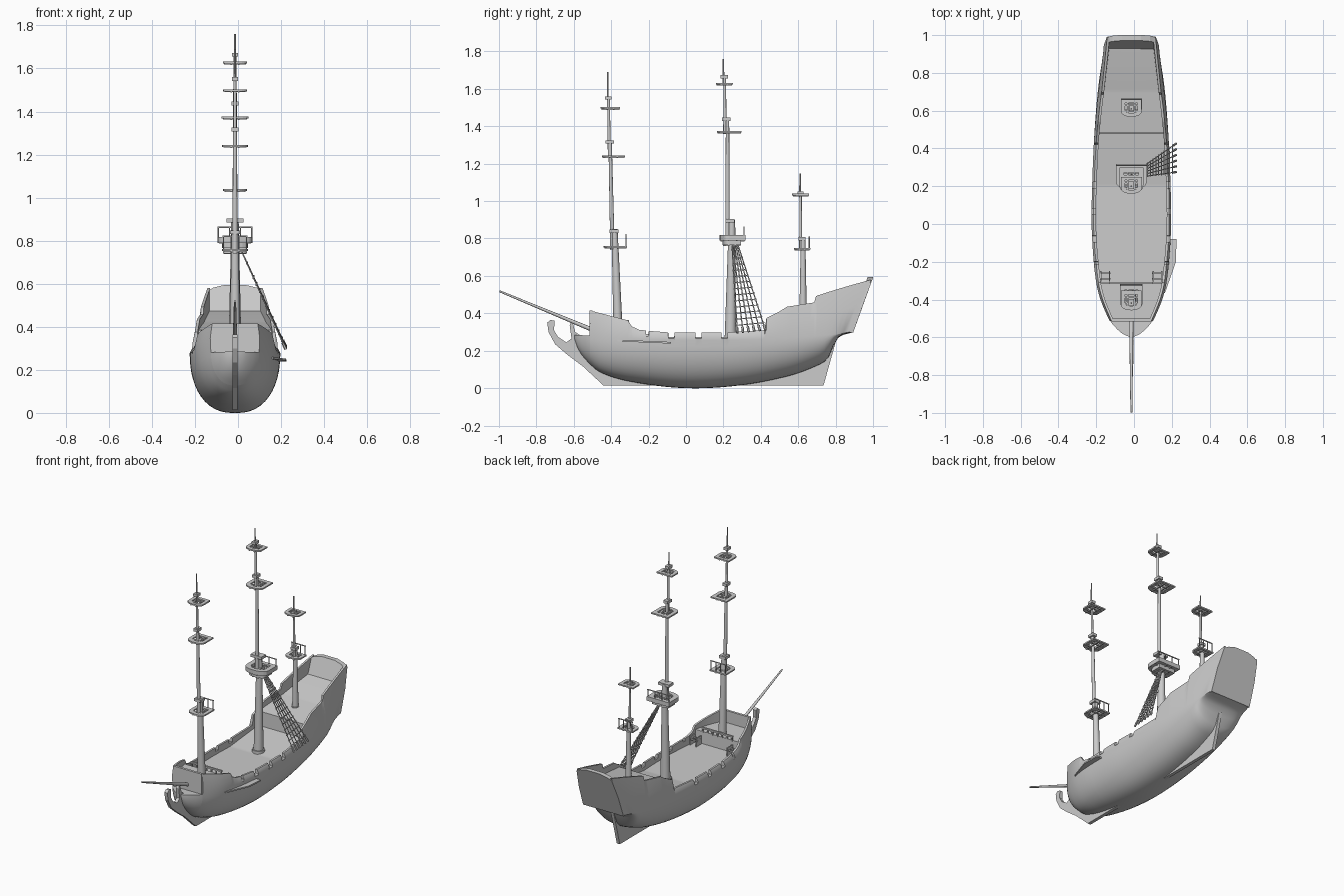
import bpy, bmesh, math
from mathutils import Vector

if "Cube" in bpy.data.objects:
    bpy.data.objects.remove(bpy.data.objects["Cube"])

CX = -0.014  # ship centreline


def finish(name, bm, smooth=True, mirror=False):
    bmesh.ops.recalc_face_normals(bm, faces=bm.faces)
    me = bpy.data.meshes.new(name)
    bm.to_mesh(me)
    bm.free()
    ob = bpy.data.objects.new(name, me)
    bpy.context.collection.objects.link(ob)
    ob.location.x = CX
    if mirror:
        m = ob.modifiers.new("mirror", "MIRROR")
        m.use_clip = True
    if smooth:
        bpy.ops.object.select_all(action="DESELECT")
        ob.select_set(True)
        bpy.context.view_layer.objects.active = ob
        bpy.ops.object.shade_smooth_by_angle(angle=math.radians(32))
    return ob


def interp(t, x, smooth=False):
    x = min(max(x, t[0][0]), t[-1][0])
    i = next(k for k in range(len(t) - 1) if x <= t[k + 1][0])
    (a, p), (b, q) = t[i], t[i + 1]
    u = (x - a) / (b - a)
    if not smooth:
        return p + (q - p) * u
    l, r = t[max(i - 1, 0)], t[min(i + 2, len(t) - 1)]
    m0 = (q - l[1]) / (b - l[0]) * (b - a)
    m1 = (r[1] - p) / (r[0] - a) * (b - a)
    return ((2*u**3 - 3*u*u + 1)*p + (u**3 - 2*u*u + u)*m0
            + (3*u*u - 2*u**3)*q + (u**3 - u*u)*m1)


def rod(bm, p, q, r0, r1=None, seg=8):
    p, q = Vector(p), Vector(q)
    d = q - p
    ret = bmesh.ops.create_cone(bm, cap_ends=True, segments=seg, radius1=r0,
                                radius2=r0 if r1 is None else r1, depth=d.length)
    rot = d.to_track_quat("Z", "Y").to_matrix()
    for v in ret["verts"]:
        v.co = rot @ v.co + (p + q) / 2


def box(bm, x, y, z):
    for v in bmesh.ops.create_cube(bm, size=1)["verts"]:
        v.co = [lo + (c + 0.5) * (hi - lo) for c, (lo, hi) in zip(v.co, (x, y, z))]


def prism(bm, pts, offset):
    f = bm.faces.new([bm.verts.new(p) for p in pts])
    g = bmesh.ops.extrude_face_region(bm, geom=[f])["geom"]
    bmesh.ops.translate(bm, vec=offset, verts=[v for v in g if isinstance(v, bmesh.types.BMVert)])


# Hull lines: keel, beam, wale height, rail width, rail height and deck height along y
KEEL = [(-.6, .27), (-.575, .205), (-.53, .145), (-.46, .085), (-.3, .035), (0, 0), (.29, .015),
        (.55, .065), (.7, .12), (.76, .16), (.79, .23), (.82, .275), (.89, .297)]
BEAM = [(-.6, .004), (-.585, .04), (-.56, .072), (-.513, .112), (-.4, .163), (-.3, .187), (-.2, .199),
        (0, .209), (.2, .206), (.4, .2), (.6, .187), (.75, .172), (.89, .15)]
WALE = [(-.6, .285), (-.5, .28), (-.2, .26), (.2, .255), (.5, .265), (.8, .288), (.89, .302)]
RAILW = [(-.513, .106), (-.4, .152), (-.3, .176), (0, .2), (.4, .188), (.6, .17), (.75, .15), (.89, .128)]
RAIL = [(-.513, .415), (-.31, .362), (-.29, .33), (-.25, .312), (-.215, .308), (-.214, .29), (-.2, .29),
        (-.199, .306)]
for y in (-.095, .05, .19):   # gun notches in the waist rail
    RAIL += [(y, .298), (y + .001, .273), (y + .032, .273), (y + .033, .298)]
RAIL += [(.42, .31), (.43, .375), (.5, .41), (.54, .435), (.685, .458), (.695, .492), (.89, .58)]
DECK = [(-.513, .335), (-.312, .335), (-.309, .255), (.2, .25), (.478, .29), (.481, .385), (.7, .42), (.89, .48)]


def rake(y, z):
    return y + max(0, y - .7) / .19 * .105 * max(0, z - .3) / .294


def lower(y):
    k, b, w = interp(KEEL, y, True), interp(BEAM, y, True), interp(WALE, y)
    return [(b * math.sin(a) ** .82, y, k + (w - k) * (1 - math.cos(a)))
            for a in (i / 12 * math.pi / 2 for i in range(13))]


def full(y):
    b, w, rw = interp(BEAM, y, True), interp(WALE, y), interp(RAILW, y, True)
    t, d = interp(RAIL, y), interp(DECK, y)
    up = [((b + rw) / 2 + .006, (w + t) / 2), (rw, t), (rw - .013, t), (rw - .013, d), (0, d)]
    return lower(y) + [(x, rake(y, z), z) for x, z in up]


def beak(y):
    return lower(y) + [(0, y, interp(WALE, y))]


def loft(name, section, ys):
    bm = bmesh.new()
    rows = [[bm.verts.new(p) for p in section(y)] for y in ys]
    for r, s in zip(rows, rows[1:]):
        for i in range(len(r) - 1):
            bm.faces.new((r[i], r[i + 1], s[i + 1], s[i]))
    bm.faces.new(rows[0])
    bm.faces.new(rows[-1])
    return finish(name, bm, mirror=True)


grid = [-.513 + i * 1.403 / 56 for i in range(57)]
keys = {round(y, 4) for y in grid + [p[0] for p in RAIL + DECK]}
loft("hull", full, sorted(keys))
loft("bow_hull", beak, [-.6, -.597, -.592, -.585, -.575, -.56, -.545, -.53, -.513])

# Bow wall and raked transom
bm = bmesh.new()
box(bm, (-.106, .106), (-.516, -.5), (.27, .415))
finish("bow_wall", bm, False)
bm = bmesh.new()
half = [(.15, .297), (.146, .44), (.13, .565), (.1, .582), (.05, .594)]
out = half + [(-x, z) for x, z in reversed(half)]
prism(bm, [(x, rake(.894, z), z) for x, z in out], (0, -.03, 0))
finish("transom", bm, False)

# Keel plate with curled stem head, and rudder
bm = bmesh.new()
stem = [(-.44, .013), (-.55, .115), (-.63, .175), (-.7, .235), (-.735, .3), (-.742, .35), (-.725, .365),
        (-.702, .36), (-.706, .31), (-.685, .275), (-.64, .245), (-.612, .265), (-.622, .335), (-.615, .352),
        (-.603, .34), (-.592, .3), (-.565, .282), (-.45, .16), (-.2, .06), (.3, .06), (.6, .13), (.76, .22),
        (.79, .28), (.8, .245), (.735, .013)]
prism(bm, [(-.011, y, z) for y, z in stem], (.022, 0, 0))
finish("keel_and_stem", bm, False)

# Bowsprit
bm = bmesh.new()
rod(bm, (0, -.997, .518), (0, -.44, .287), .005, .012, 12)
finish("bowsprit", bm)

# Forecastle rail, side brackets and the plank on the right side
bm = bmesh.new()
box(bm, (-.115, .115), (-.318, -.306), (.355, .365))
for i in range(7):
    box(bm, (-.112 + i * .036, -.104 + i * .036), (-.316, -.308), (.33, .357))
for s in (-1, 1):
    for y in (-.295, -.265):
        box(bm, sorted((s * .11, s * .165)), (y, y + .008), (.285, .295))
    for x in (.112, .158):
        box(bm, sorted((s * x, s * (x + .007))), (-.305, -.25), (.25, .31))
finish("forecastle_rail", bm, False)
bm = bmesh.new()
prism(bm, [(.15, -.365, .25), (.178, -.365, .25), (.236, -.2, .243), (.239, -.08, .238), (.2, -.08, .238)],
      (0, 0, .009))
finish("side_plank", bm, False)

# Masts: lists of (y, z, radius) for each overlapping pole
MASTS = {
    "fore": [((-.363, .3, .025), (-.382, .85, .016)), ((-.393, .74, .012), (-.406, 1.325, .009)),
             ((-.41, 1.235, .008), (-.414, 1.56, .007)), ((-.418, 1.49, .005), (-.418, 1.69, .004))],
    "main": [((.237, .25, .031), (.246, .9, .017)), ((.222, .78, .012), (.222, 1.445, .009)),
             ((.208, 1.36, .009), (.207, 1.67, .007)), ((.2, 1.62, .005), (.2, 1.76, .004))],
    "mizzen": [((.626, .39, .02), (.626, .805, .012)), ((.613, .735, .008), (.613, 1.045, .006)),
               ((.61, 1.02, .005), (.61, 1.147, .004))]}
for name, poles in MASTS.items():
    bm = bmesh.new()
    for (y0, z0, r0), (y1, z1, r1) in poles:
        rod(bm, (0, y0, z0), (0, y1, z1), r0, r1, 16)
    y0, z0, r0 = poles[0][0]
    rod(bm, (0, y0, z0 - .01), (0, y0, z0 + .02), r0 * 1.25, None, 16)
    finish(name + "_mast", bm)


# D-shaped tops: rounded forward edge, square aft edge, open centre
def d_ring(bm, w, yf, ya, z, h, hole=.6):
    c = w * .6
    outer = [(-w, ya), (w, ya)] + [(w * math.cos(a), yf + c - c * math.sin(a) ** .8)
             for a in (i / 10 * math.pi for i in range(11))]
    m = (yf + ya) / 2
    rows = [[bm.verts.new((x * k, m + (y - m) * k, zz)) for x, y in outer]
            for k, zz in ((1, z), (1, z + h), (hole, z + h), (hole, z))]
    for r, s in zip(rows, rows[1:] + rows[:1]):
        for i in range(len(outer)):
            j = (i + 1) % len(outer)
            bm.faces.new((r[i], r[j], s[j], s[i]))
    for s in (-1, 1):   # trestle and cross bars
        box(bm, (s * .018 - .004, s * .018 + .004), (yf + .004, ya - .004), (z - .006, z + h - .002))
        yy = m + s * (ya - yf) * .17
        box(bm, (-w * .9, w * .9), (yy - .004, yy + .004), (z - .004, z + h - .003))


def rail(bm, w, y, z0, z1):
    rod(bm, (-w, y, z1), (w, y, z1), .004, None, 6)
    for i in range(4):
        x = -w + .004 + i * (2 * w - .008) / 3
        rod(bm, (x, y, z0), (x, y, z1), .003, None, 6)


TOPS = [("fore_lower", .06, -.44, -.315, .752), ("fore_middle", .06, -.45, -.325, 1.236),
        ("fore_upper", .055, -.457, -.352, 1.494), ("main_middle", .063, .165, .298, 1.367),
        ("main_upper", .056, .16, .25, 1.623), ("mizzen_lower", .056, .577, .665, .741),
        ("mizzen_upper", .055, .567, .658, 1.031)]
for name, w, yf, ya, z in TOPS:
    bm = bmesh.new()
    d_ring(bm, w, yf, ya, z, .009)
    if name.endswith("lower"):
        rail(bm, w * .95, ya - .006, z, z + .068)
    finish(name + "_top", bm, False)

# Large main top with trim underneath and aft railing
bm = bmesh.new()
d_ring(bm, .082, .18, .318, .79, .028, .62)
d_ring(bm, .06, .195, .295, .765, .026, .4)
rail(bm, .082, .31, .81, .862)
finish("main_lower_top", bm, False)

# Mast caps joining the overlapping poles: y centre, z, half width, half depth
bm = bmesh.new()
for y, z, w, d in [(-.386, .838, .024, .024), (-.408, 1.315, .016, .022), (-.416, 1.55, .014, .018),
                   (.234, .893, .04, .024), (.215, 1.437, .016, .022), (.204, 1.663, .014, .02),
                   (.62, .797, .018, .018), (.612, 1.04, .012, .015)]:
    box(bm, (-w, w), (y - d, y + d), (z - .008, z + .01))
finish("mast_caps", bm, False)

# Right-hand shrouds with ratlines
bm = bmesh.new()
N = 6
lines = [(Vector((.02, .245 + i * .006, .775)), Vector((.236, .275 + i * .03, .295 + i * .003))) for i in range(N)]
for a, b in lines:
    rod(bm, a, b, .003, None, 6)
    rod(bm, b - (b - a) * .06, b, .007, None, 6)
for k in range(1, 13):
    u = .1 + k * .068
    pts = [a.lerp(b, u) for a, b in lines]
    over = (pts[-1] - pts[0]) * .06
    rod(bm, pts[0] - over, pts[-1] + over, .0026, None, 5)
    for p in pts:
        rod(bm, p - Vector((0, 0, .006)), p + Vector((0, 0, .006)), .0045, None, 5)
finish("shrouds", bm, False)
